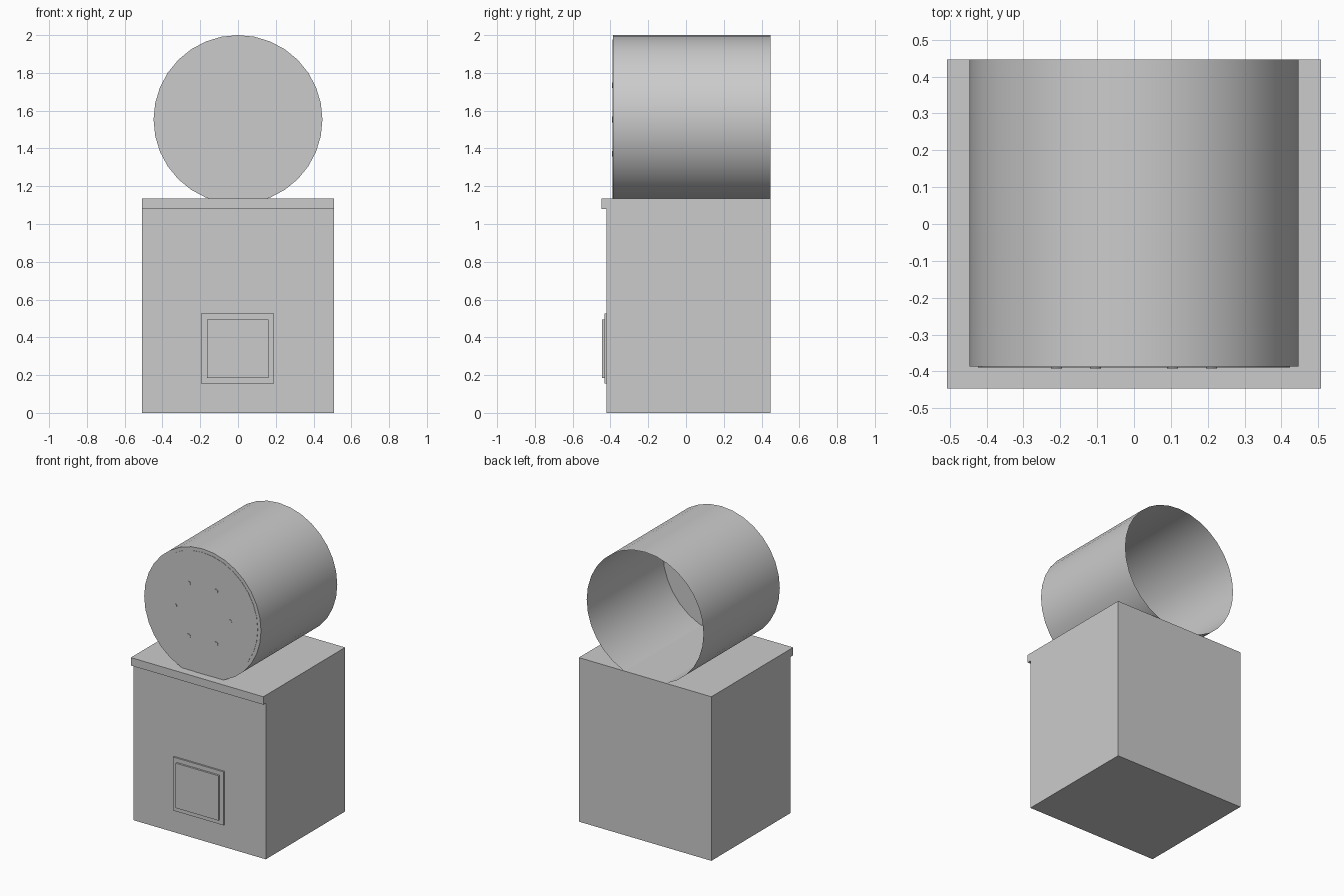
import bpy, bmesh, math
from mathutils import Matrix, Vector

cube = bpy.data.objects.get("Cube")
if cube:
    bpy.data.objects.remove(cube, do_unlink=True)

# single light grey finish
grey = bpy.data.materials.new("light_grey")
grey.use_nodes = True
grey.diffuse_color = (0.6, 0.6, 0.6, 1)
grey.node_tree.nodes["Principled BSDF"].inputs["Base Color"].default_value = (0.6, 0.6, 0.6, 1)


def finish(name, bm):
    bmesh.ops.recalc_face_normals(bm, faces=bm.faces)
    mesh = bpy.data.meshes.new(name)
    bm.to_mesh(mesh)
    bm.free()
    mesh.materials.append(grey)
    obj = bpy.data.objects.new(name, mesh)
    bpy.context.collection.objects.link(obj)
    return obj


def box(name, low, high):
    low, high = Vector(low), Vector(high)
    bm = bmesh.new()
    bmesh.ops.create_cube(bm, size=1, matrix=Matrix.Translation((low + high) / 2)
                          @ Matrix.Diagonal((*(high - low), 1)))
    return finish(name, bm)


def cylinder(name, x, z, radius, front, back, sides, open_back=False):
    """Cylinder along y, optionally open at the back end."""
    bm = bmesh.new()
    place = Matrix.Translation((x, (front + back) / 2, z)) @ Matrix.Rotation(math.pi / 2, 4, "X")
    bmesh.ops.create_cone(bm, cap_ends=True, segments=sides, radius1=radius,
                          radius2=radius, depth=back - front, matrix=place)
    if open_back:
        cap = [f for f in bm.faces if f.calc_center_median().y > back - 0.001]
        bmesh.ops.delete(bm, geom=cap, context="FACES_ONLY")
    obj = finish(name, bm)
    bpy.ops.object.select_all(action="DESELECT")
    obj.select_set(True)
    bpy.context.view_layer.objects.active = obj
    bpy.ops.object.shade_smooth_by_angle(angle=math.radians(30))
    return obj


# cabinet with an overhanging front lip, extruded from its side profile
profile = [(-0.42, 0), (0.447, 0), (0.447, 1.135), (-0.447, 1.135), (-0.447, 1.08), (-0.42, 1.08)]
bm = bmesh.new()
side = bm.faces.new([bm.verts.new((-0.507, y, z)) for y, z in profile])
ext = bmesh.ops.extrude_face_region(bm, geom=[side])
bmesh.ops.translate(bm, vec=(1.014, 0, 0),
                    verts=[v for v in ext["geom"] if isinstance(v, bmesh.types.BMVert)])
finish("cabinet", bm)

# stepped hatch on the cabinet front
box("hatch_frame", (-0.195, -0.432, 0.155), (0.191, -0.415, 0.525))
box("hatch_door", (-0.165, -0.445, 0.185), (0.161, -0.425, 0.495))

# drum, open at the back, with a thin front disc
drum_z = 1.553
cylinder("drum", 0, drum_z, 0.447, -0.387, 0.447, 32, open_back=True)
cylinder("drum_front_disc", 0, drum_z, 0.423, -0.389, -0.386, 32)

# ring of six bolt heads
for i in range(6):
    a = i * math.pi / 3
    cylinder(f"bolt_{i + 1}", 0.21 * math.cos(a), drum_z + 0.21 * math.sin(a),
             0.015, -0.392, -0.386, 12)
